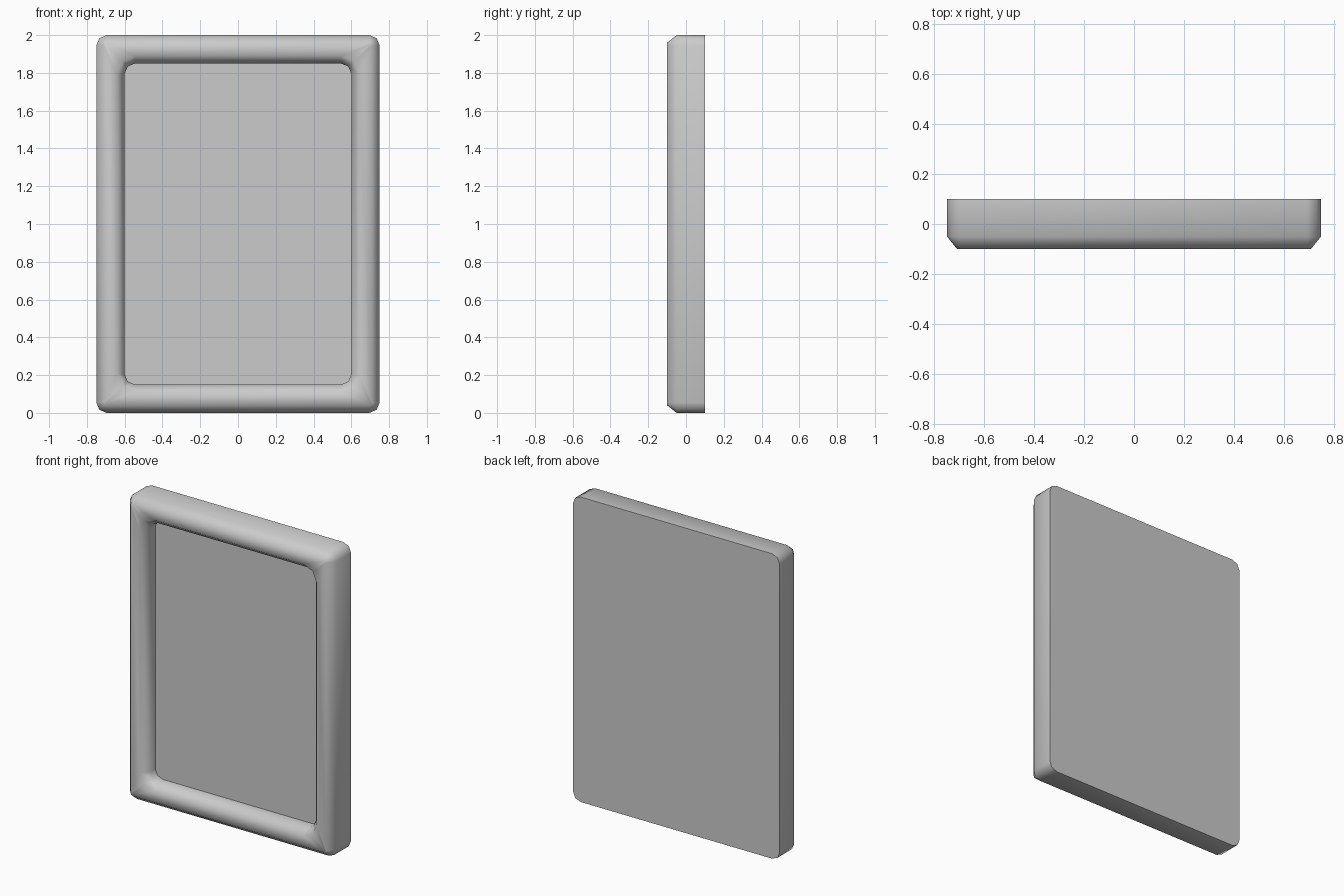
import bpy, bmesh, math

cube = bpy.data.objects.get("Cube")
if cube:
    bpy.data.objects.remove(cube)

HALF_W, HALF_H = 0.75, 1.0   # outer half sizes
BORDER = 0.15                # width of the frame bars
RADIUS, STEPS = 0.055, 2     # corner rounding
BEVEL = 0.04

grey = bpy.data.materials.new("plain_grey")
grey.use_nodes = True
colour = (0.6, 0.6, 0.6, 1)
grey.diffuse_color = colour
grey.node_tree.nodes["Principled BSDF"].inputs["Base Color"].default_value = colour


def ring(bm, inset, radius, y):
    """Rounded rectangle of vertices, seen counter-clockwise from the front."""
    w, h = HALF_W - inset, HALF_H - inset
    verts = []
    for corner, (sx, sz) in enumerate([(1, 1), (-1, 1), (-1, -1), (1, -1)]):
        for i in range(STEPS + 1):
            a = math.pi / 2 * (corner + i / STEPS)
            x = sx * (w - radius) + radius * math.cos(a)
            z = sz * (h - radius) + radius * math.sin(a)
            verts.append(bm.verts.new((x, y, z + HALF_H)))
    return verts


def finish(bm, name):
    mesh = bpy.data.meshes.new(name)
    bm.to_mesh(mesh)
    bm.free()
    mesh.materials.append(grey)
    obj = bpy.data.objects.new(name, mesh)
    bpy.context.collection.objects.link(obj)
    bpy.ops.object.select_all(action="DESELECT")
    obj.select_set(True)
    bpy.context.view_layer.objects.active = obj
    bpy.ops.object.shade_smooth_by_angle(angle=math.radians(65))
    return obj


# Frame: the bar profile swept from the back edge, over the front, into the recess
profile = [
    (0, RADIUS, 0.1),
    (0, RADIUS, -0.05),
    (BEVEL, RADIUS - BEVEL, -0.1),
    (BORDER - BEVEL, RADIUS + BEVEL, -0.1),
    (BORDER, RADIUS, -0.05),
    (BORDER, RADIUS, 0),
]
bm = bmesh.new()
rings = [ring(bm, *p) for p in profile]
for a, b in zip(rings, rings[1:]):
    n = len(a)
    for i in range(n):
        j = (i + 1) % n
        bm.faces.new((a[i], a[j], b[j], b[i]))
bm.faces.new(list(reversed(rings[0])))   # flat back
finish(bm, "frame")

# Recessed flat panel
bm = bmesh.new()
bm.faces.new(ring(bm, BORDER, RADIUS, 0))
finish(bm, "recessed_panel")
